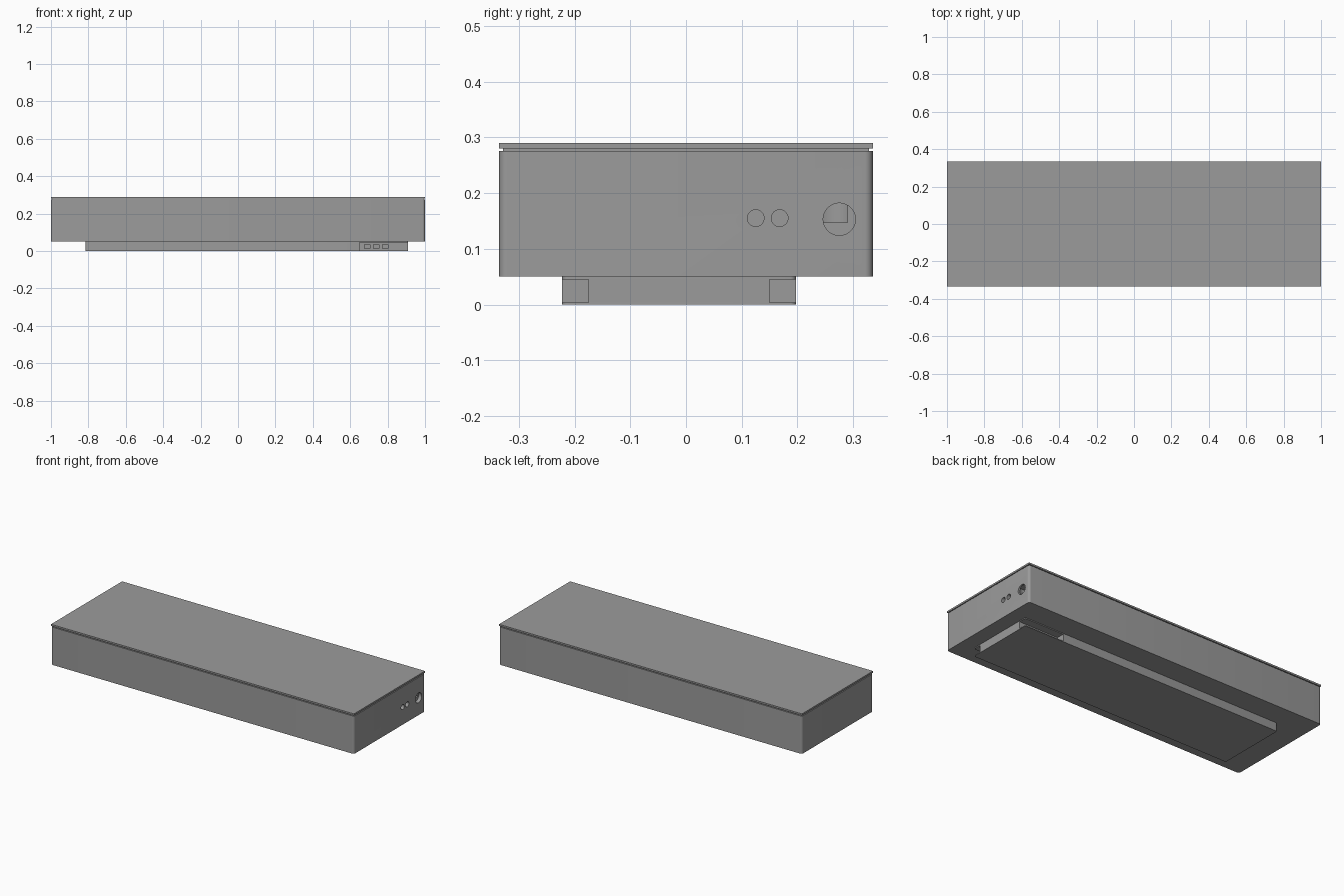
import bpy
import bmesh
from mathutils import Matrix, Vector

cube = bpy.data.objects.get("Cube")
if cube:
    bpy.data.objects.remove(cube, do_unlink=True)

grey = bpy.data.materials.new("mid grey")
grey.use_nodes = True
colour = (0.33, 0.33, 0.33, 1)
grey.diffuse_color = colour
grey.node_tree.nodes["Principled BSDF"].inputs["Base Color"].default_value = colour


def finish(name, bm):
    mesh = bpy.data.meshes.new(name)
    bm.to_mesh(mesh)
    bm.free()
    mesh.materials.append(grey)
    obj = bpy.data.objects.new(name, mesh)
    bpy.context.collection.objects.link(obj)
    return obj


def box(name, low, high, radius=0):
    """Box between two corners, with optional rounded upright edges."""
    low, high = Vector(low), Vector(high)
    bm = bmesh.new()
    bmesh.ops.create_cube(bm, size=1, matrix=Matrix.Translation((low + high) / 2)
                          @ Matrix.Diagonal((*(high - low), 1)))
    if radius:
        upright = [e for e in bm.edges
                   if abs(e.verts[0].co.z - e.verts[1].co.z) > 0.001]
        bmesh.ops.bevel(bm, geom=upright, offset=radius, segments=6,
                        profile=0.5, affect='EDGES')
    return finish(name, bm)


def cylinder(name, centre, radius, depth, axis):
    turn = Matrix.Rotation(1.5707963, 4, 'Y') if axis == 'X' else Matrix()
    bm = bmesh.new()
    bmesh.ops.create_cone(bm, cap_ends=True, segments=32, radius1=radius,
                          radius2=radius, depth=depth,
                          matrix=Matrix.Translation(centre) @ turn)
    return finish(name, bm)


def select(obj):
    bpy.ops.object.select_all(action='DESELECT')
    obj.select_set(True)
    bpy.context.view_layer.objects.active = obj


def cut(obj, cutter):
    cutter.hide_render = True
    mod = obj.modifiers.new("cut", 'BOOLEAN')
    mod.operation = 'DIFFERENCE'
    mod.solver = 'EXACT'
    mod.object = cutter
    select(obj)
    bpy.ops.object.modifier_apply(modifier=mod.name)
    bpy.data.objects.remove(cutter, do_unlink=True)


# Main housing with rounded corners
body = box("housing", (-1, -0.335, 0.05), (1, 0.335, 0.275), 0.014)

# Two small sockets and one large socket in the left end
for y, radius in ((0.125, 0.015), (0.168, 0.015), (0.275, 0.029)):
    cut(body, cylinder("socket_cutter", (1, y, 0.153 if radius > 0.02 else 0.155),
                       radius, 0.04, 'X'))
cut(body, cylinder("chamber_cutter", (0.945, 0.262, 0.172), 0.045, 0.05, 'Z'))

# Shadow gap and flat lid
box("lid_neck", (-0.992, -0.328, 0.274), (0.992, 0.328, 0.281))
box("lid", (-1, -0.335, 0.28), (1, 0.335, 0.29))

# Raised foot with a side recess at the front and the back
foot = box("foot", (-0.815, -0.222, 0), (0.91, 0.197, 0.051), 0.01)
cut(foot, box("front_recess_cutter", (0.65, -0.3, 0.004), (0.95, -0.175, 0.045)))
cut(foot, box("back_recess_cutter", (0.65, 0.15, 0.004), (0.95, 0.3, 0.045)))

# Three ports in the front recess
for x in (0.69, 0.74, 0.787):
    cut(foot, box("port_cutter", (x - 0.015, -0.2, 0.014), (x + 0.015, -0.16, 0.034)))

for obj in (body, foot):
    select(obj)
    bpy.ops.object.shade_smooth_by_angle()
